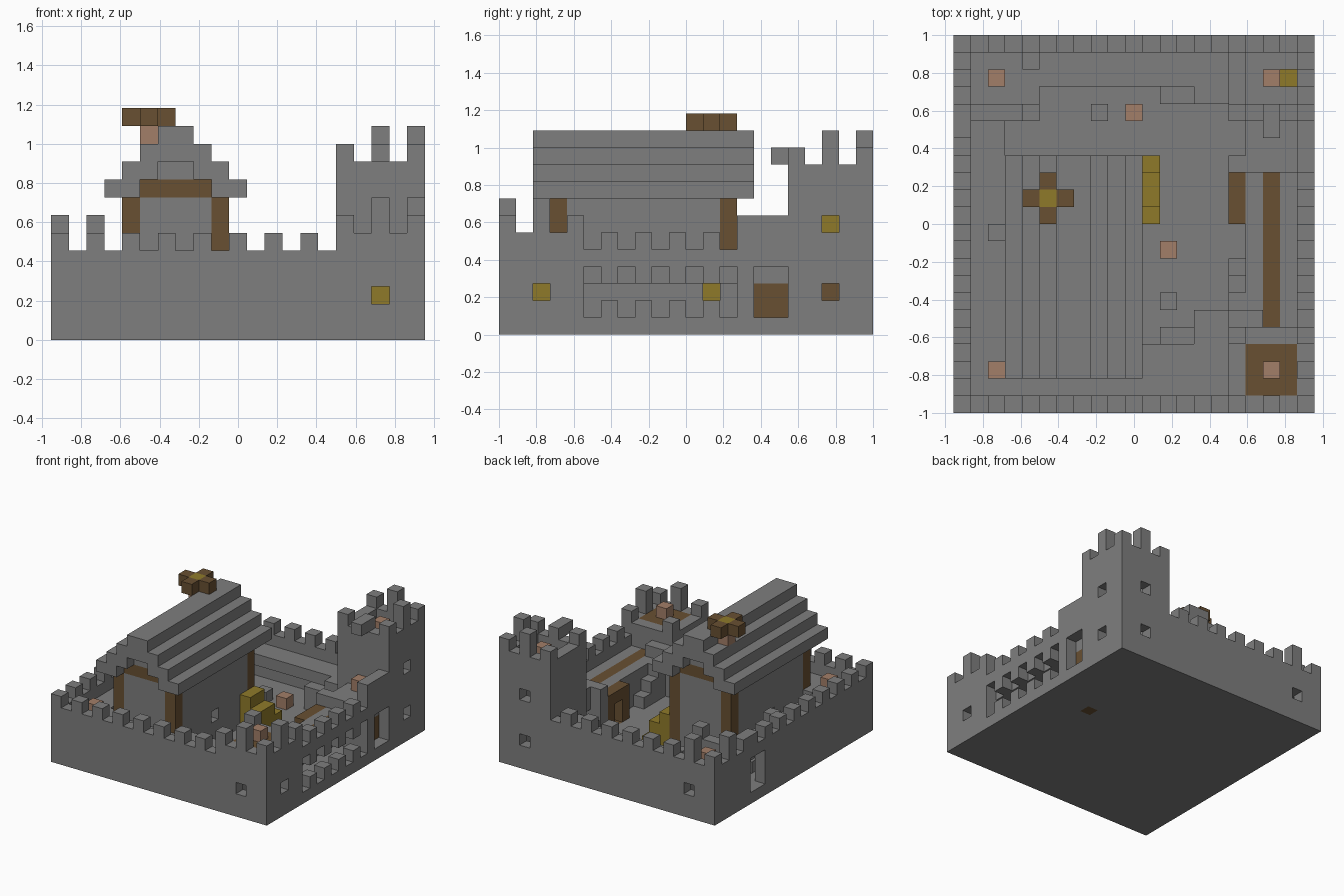
import bpy
import bmesh
from itertools import product
from mathutils import Vector

if "Cube" in bpy.data.objects:
    bpy.data.objects.remove(bpy.data.objects["Cube"], do_unlink=True)

WIDTH, DEPTH = 21, 22
UNIT = 2 / DEPTH
ORIGIN = Vector((-WIDTH / 2, -DEPTH / 2, 0))


def material(name, color):
    mat = bpy.data.materials.new(name)
    mat.use_nodes = True
    rgba = (*color, 1)
    mat.diffuse_color = rgba
    mat.node_tree.nodes["Principled BSDF"].inputs["Base Color"].default_value = rgba
    return mat


STONE = material("grey stone", (.21, .21, .21))
WOOD = material("brown wood", (.14, .08, .032))
STRAW = material("yellow straw", (.275, .195, .023))
SKIN = material("pink skin", (.36, .21, .138))

parts = {}
owned = set()
holes = set()


def block(x, y, z):
    """Cells of a box; each argument is one index or a (start, end) pair."""
    spans = [range(*s) if isinstance(s, tuple) else (s,) for s in (x, y, z)]
    return set(product(*spans))


def add(name, mat, *boxes):
    """Give free cells to a named part."""
    cells = parts.setdefault(name, (mat, set()))[1]
    for box in boxes:
        new = block(*box) - holes - owned
        cells |= new
        owned.update(new)


def cut(*boxes):
    for box in boxes:
        holes.update(block(*box))


# Windows, gates and arrow slits
right, back = WIDTH - 1, DEPTH - 1
cut((18, 0, 2), (right, 2, 2), (2, back, 2), (9, 8, 3), (4, 8, 3))
for z in (2, 6):
    cut((18, back, z), (right, 19, z))
for x in (0, right):
    cut((x, (15, 17), (1, 4)))
cut((right, (5, 14), 2))
for y in range(5, 14, 2):
    cut((right, y, (1, 4)))
cut(((16, 18), 12, (1, 3)), (19, 19, 8), (4, (18, 20), 4))

# Ground, with a wooden threshold
add("threshold", WOOD, (16, 12, 0))
add("ground", STONE, ((0, WIDTH), (0, DEPTH), 0))


# Corner towers
def tower(name, x, y, top, floor, floor_mat):
    low, high = 0, 4
    ring = [(x + low, (y, y + 5)), (x + high, (y, y + 5)),
            ((x, x + 5), y + low), ((x, x + 5), y + high)]
    for side in ring:
        add(name, STONE, (*side, (1, top)))
    for dx, dy in product((low, high), repeat=2):
        add(name, STONE, (x + dx, y + dy, top))
    edge_x = x if x == 0 else x + high
    edge_y = y if y == 0 else y + high
    add(name, STONE, (edge_x, y + 2, (top, top + 2)),
        (x + 2, edge_y, (top, top + 2)))
    add(name + "_floor", floor_mat, ((x + 1, x + 4), (y + 1, y + 4), floor))


tower("great_tower", 16, 17, 10, 8, STONE)
tower("front_tower", 16, 0, 6, 5, WOOD)
tower("back_tower", 0, 17, 5, 3, STONE)
add("tower_canopy", STONE, (18, (16, 18), 10))

# Outer walls with battlements
for y, name in ((0, "front_wall"), (back, "back_wall")):
    add(name, STONE, ((0, 16), y, (1, 5)))
    for x in range(0, 16, 2):
        add(name, STONE, (x, y, 5))
for x, name in ((0, "left_wall"), (right, "right_wall")):
    add(name, STONE, (x, (0, 17), (1, 5)))
    for y in range(0, 17, 2):
        add(name, STONE, (x, y, 5))
add("gate_wall", STONE, (right, (14, 17), (5, 7)))

# Wooden gate and gatehouse
add("gate", WOOD, (19, (15, 17), (1, 3)))
add("gatehouse", STONE, ((17, 20), (14, 17), (3, 5)), ((16, 20), 14, (1, 5)))

# Side hall with porch, and its roof walk
add("porch", WOOD, (16, (11, 14), (1, 4)))
add("hall_wall", STONE, (17, (5, 14), (1, 4)))
add("roof_walk_planks", WOOD, (18, (5, 14), 3))
add("roof_walk", STONE, ((17, 20), (5, 14), 3))

# Stairs
for step in range(4):
    add("tower_stairs", STONE, ((16, 18), 5 + step, (1, 5 - step)))
for step in range(4):
    add("left_stairs", STONE, (2, 10 + step, (1, 5 - step)))

# House: posts, walls, beams and gables
for x, y in product((4, 9), (3, 13)):
    add("house_posts", WOOD, (x, y, (1, 8)))
for x in (4, 9):
    add("house_walls", STONE, (x, (4, 13), (1, 8)))
for y in (3, 13):
    add("house_walls", STONE, ((5, 9), y, (1, 8)), ((6, 8), y, 9))
    add("house_beams", WOOD, ((5, 9), y, 8))

# Stepped roof
for step in range(4):
    for x in (3 + step, 9 - step):
        add("house_roof", STONE, ((x, x + 2), (2, 15), 8 + step))

# Wall walks
add("front_walk", STONE, ((1, 16), (1, 4), 3))
add("back_walk", STONE, ((5, 16), (19, back), 3))
add("left_walk", STONE, ((1, 3), (4, 17), 3))
add("front_steps", STONE, ((14, 16), (4, 6), (1, 4)), ((12, 14), 4, (1, 3)))
add("back_steps", STONE, ((14, 16), 18, (1, 4)), ((12, 14), 18, (1, 3)))
add("courtyard_blocks", STONE, (12, 6, 1), (8, 17, 1))

# Straw stack and stores
add("straw_stack", STRAW, (10, (12, 14), (1, 4)), (11, (12, 14), (1, 3)),
    (11, 11, 1), (11, 14, 1))
add("tower_stores", STRAW, (18, 2, (1, 3)), (19, 19, 6))
add("tower_chest", WOOD, (18, 19, (1, 3)))

# Guards and villagers
for x, y, z in ((2, 2, 4), (2, 19, 4), (18, 2, 6), (18, 19, 9),
                (18, 16, 5), (10, 17, 1), (12, 9, 1), (5, 12, 11)):
    add("people", SKIN, (x, y, z))

# Straw hat of the roof worker
add("hat_crown", STRAW, (5, 12, 12))
add("hat_brim", WOOD, ((4, 7), 12, 12), (5, (11, 14), 12))


# Mesh the outer skin of every part
def build(name, mat, cells):
    bm = bmesh.new()
    for cell in sorted(cells):
        for axis, sign in product(range(3), (0, 1)):
            near = list(cell)
            near[axis] += 2 * sign - 1
            if tuple(near) in owned:
                continue
            u, v = (axis + 1) % 3, (axis + 2) % 3
            corners = []
            for du, dv in ((0, 0), (1, 0), (1, 1), (0, 1)):
                p = Vector(cell) + ORIGIN
                p[axis] += sign
                p[u] += du
                p[v] += dv
                corners.append(bm.verts.new(p * UNIT))
            bm.faces.new(corners if sign else corners[::-1])
    bmesh.ops.remove_doubles(bm, verts=bm.verts, dist=UNIT / 100)
    mesh = bpy.data.meshes.new(name)
    bm.to_mesh(mesh)
    bm.free()
    mesh.materials.append(mat)
    bpy.context.collection.objects.link(bpy.data.objects.new(name, mesh))


for part_name, (part_mat, part_cells) in parts.items():
    if part_cells:
        build(part_name, part_mat, part_cells)
